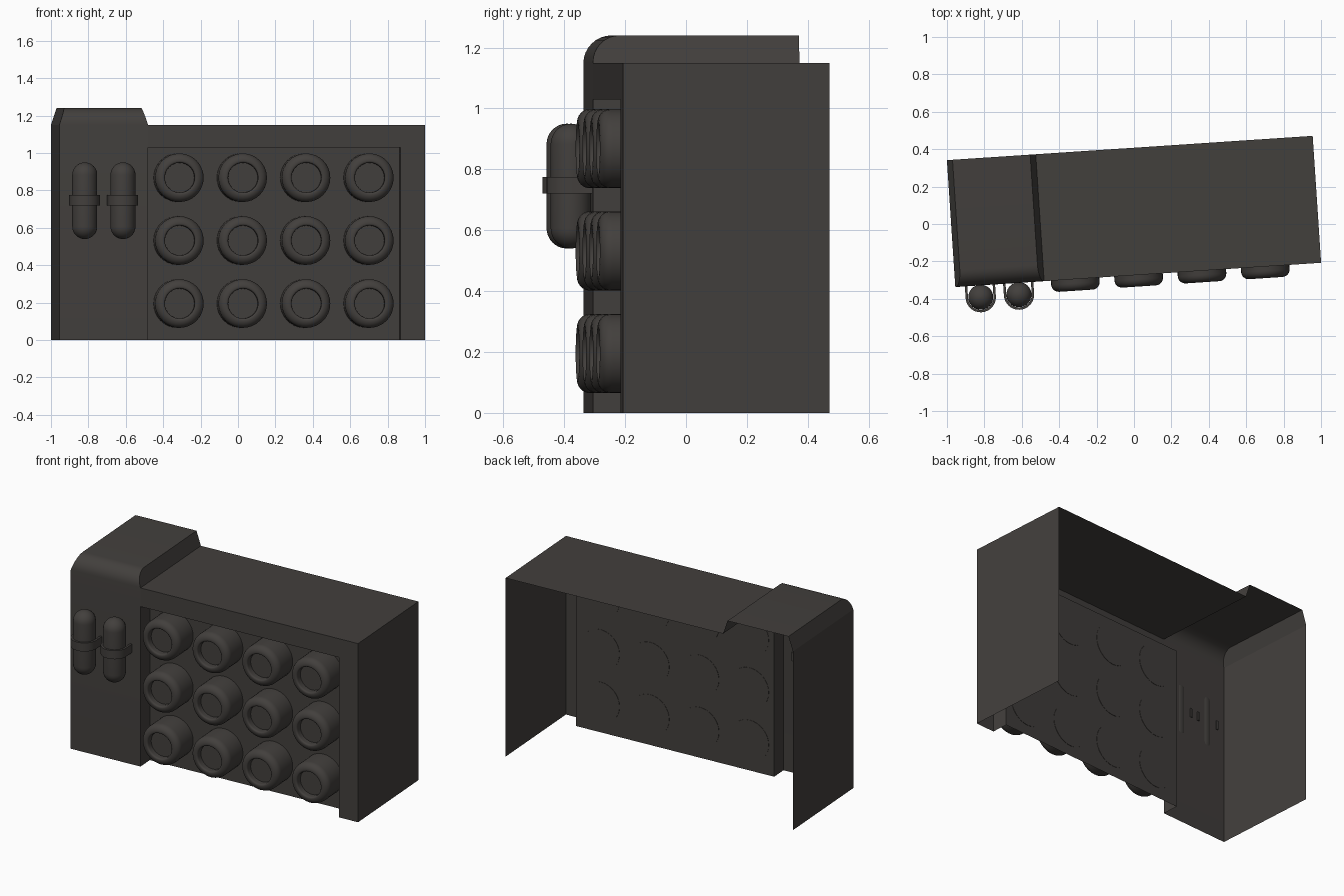
import bpy, bmesh, math
from mathutils import Matrix, Vector

if "Cube" in bpy.data.objects:
    bpy.data.objects.remove(bpy.data.objects["Cube"])

# Whole model is turned slightly about z
PLACE = Matrix.Translation((0, 0.067, 0)) @ Matrix.Rotation(math.radians(3.8), 4, 'Z')
dark = bpy.data.materials.new("dark_metal")
dark.diffuse_color = (0.055, 0.05, 0.046, 1)
dark.use_nodes = True
dark.node_tree.nodes["Principled BSDF"].inputs["Base Color"].default_value = dark.diffuse_color


def finish(name, bm, weld=True, angle=35, fix_normals=False):
    if weld:
        bmesh.ops.remove_doubles(bm, verts=bm.verts, dist=0.0005)
    if fix_normals:
        bmesh.ops.recalc_face_normals(bm, faces=bm.faces)
    me = bpy.data.meshes.new(name)
    bm.to_mesh(me)
    bm.free()
    ob = bpy.data.objects.new(name, me)
    bpy.context.collection.objects.link(ob)
    ob.matrix_world = PLACE
    me.materials.append(dark)
    bpy.ops.object.select_all(action='DESELECT')
    ob.select_set(True)
    bpy.context.view_layer.objects.active = ob
    bpy.ops.object.shade_smooth_by_angle(angle=math.radians(angle))
    return ob


def face(bm, pts, toward):
    # polygon whose normal points along "toward"
    f = bm.faces.new([bm.verts.new(p) for p in pts])
    f.normal_update()
    if f.normal.dot(Vector(toward)) < 0:
        f.normal_flip()


def lathe(bm, profile, axis, centre, steps=32):
    # profile of (radius, distance along axis), revolved
    rot = Vector((0, 0, 1)).rotation_difference(Vector(axis)).to_matrix().to_4x4()
    mat = Matrix.Translation(centre) @ rot
    rings = [[bm.verts.new(mat @ Vector((r * math.cos(2 * math.pi * i / steps),
                                         r * math.sin(2 * math.pi * i / steps), h)))
              for i in range(steps)] for r, h in profile]
    for a, b in zip(rings, rings[1:]):
        for i in range(steps):
            j = (i + 1) % steps
            bm.faces.new((a[i], a[j], b[j], b[i]))
    bm.faces.new(rings[0][::-1])
    bm.faces.new(rings[-1])


def arc(cx, cy, r, a0, a1, n):
    return [(cx + r * math.cos(math.radians(a0 + (a1 - a0) * i / n)),
             cy + r * math.sin(math.radians(a0 + (a1 - a0) * i / n))) for i in range(n + 1)]


L, R, M, E = -0.98, 0.98, -0.504, 0.849   # left end, right end, cab edge, recess edge
F, B, P = -0.34, 0.34, -0.235             # front, back, recessed panel
H, T, O = 1.15, 1.24, 1.03                # roof, cab roof, recess top

# Main shell: sheets, open at back and bottom
bm = bmesh.new()
face(bm, [(R, F, 0), (R, B, 0), (R, B, H), (R, F, H)], (1, 0, 0))
face(bm, [(M, F, H), (R, F, H), (R, B, H), (M, B, H)], (0, 0, 1))
face(bm, [(M, F, O), (E, F, O), (E, F, H), (M, F, H)], (0, -1, 0))
face(bm, [(E, F, 0), (R, F, 0), (R, F, H), (E, F, H), (E, F, O)], (0, -1, 0))
finish("body_shell", bm)

# Recess walls and panel
bm = bmesh.new()
face(bm, [(M, P, 0), (E, P, 0), (E, P, O), (M, P, O)], (0, -1, 0))
face(bm, [(M, F, O), (E, F, O), (E, P, O), (M, P, O)], (0, 0, -1))
face(bm, [(M, F, 0), (M, P, 0), (M, P, O), (M, F, O)], (1, 0, 0))
face(bm, [(E, F, 0), (E, P, 0), (E, P, O), (E, F, O)], (-1, 0, 0))
finish("recess_panel", bm)

# Cab: front rolls over into a raised roof with sloping ends
bm = bmesh.new()
curve = arc(F + 0.09, H, 0.09, 180, 90, 8) + [(B, T)]
inset = lambda z: 0.03 * max(0, z - H) / (T - H)
left = [(L + inset(z), y, z) for y, z in curve]
right = [(M - inset(z), y, z) for y, z in curve]
face(bm, [(L, F, 0), (M, F, 0), (M, F, H), (L, F, H)], (0, -1, 0))
for i in range(len(curve) - 1):
    face(bm, [left[i], right[i], right[i + 1], left[i + 1]], (0, -1, 1))
face(bm, left + [(L, B, H)], (-1, 0, 0))
face(bm, right + [(M, B, H)], (1, 0, 0))
face(bm, [(L, F, 0), (L, B, 0), (L, B, H), (L, F, H)], (-1, 0, 0))
finish("cab_shell", bm, angle=16)

# Grid of round nozzles with rounded rims and sunken centres
depth = 0.402 + P
profile = ([(0.13, -0.002)] + arc(0.09, depth - 0.04, 0.04, 0, 90, 6)
           + arc(0.09, depth - 0.01, 0.01, 90, 180, 3) + [(0.08, depth - 0.04)])
for row, z in enumerate((0.195, 0.532, 0.868)):
    for col in range(4):
        bm = bmesh.new()
        lathe(bm, profile, (0, -1, 0), (-0.338 + 0.3393 * col, P, z))
        finish(f"nozzle_{row}_{col}", bm, fix_normals=True)

# Two capsule bottles held by U-shaped straps
for n, x in enumerate((-0.848, -0.643)):
    y, r = -0.403, 0.067
    bm = bmesh.new()
    cap = (arc(0, 0.54 + r, r, -88, 0, 8) + arc(0, 0.95 - r, r, 0, 88, 8))
    lathe(bm, cap, (0, 0, 1), (x, y, 0), 24)
    finish(f"bottle_{n}", bm, fix_normals=True)

    bm = bmesh.new()
    path = lambda rad: ([(x - rad, -0.333)] + arc(x, y, rad, 180, 360, 16) + [(x + rad, -0.333)])
    outer, inner = path(0.081), path(0.068)
    loops = [[bm.verts.new((a, b, z)) for a, b in p]
             for p, z in ((outer, 0.72), (outer, 0.775), (inner, 0.775), (inner, 0.72))]
    for k in range(4):
        a, b = loops[k], loops[(k + 1) % 4]
        for i in range(len(a) - 1):
            bm.faces.new((a[i], a[i + 1], b[i + 1], b[i]))
    for end in (0, -1):
        bm.faces.new([lp[end] for lp in loops])
    finish(f"strap_{n}", bm, fix_normals=True)
